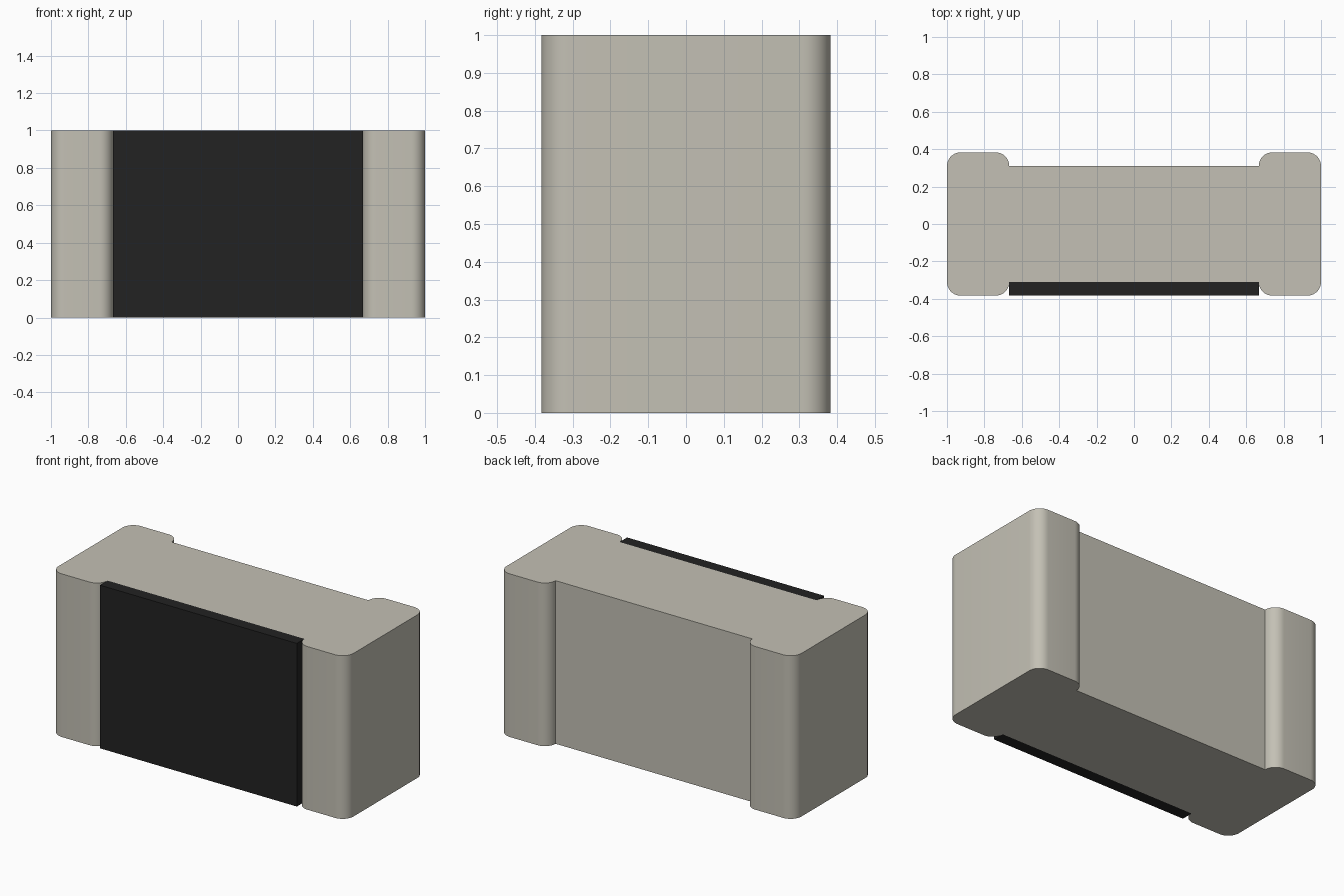
import bpy, bmesh, math

if "Cube" in bpy.data.objects:
    bpy.data.objects.remove(bpy.data.objects["Cube"])

HEIGHT = 1.0
END_X, NECK_X = 1.0, 0.667      # outer end and inner edge of the end caps
CAP_Y, CORE_Y = 0.383, 0.31     # half depth of the caps and of the core
R = CAP_Y - CORE_Y              # corner radius


def material(name, color):
    m = bpy.data.materials.new(name)
    m.diffuse_color = (*color, 1)
    m.use_nodes = True
    m.node_tree.nodes["Principled BSDF"].inputs["Base Color"].default_value = m.diffuse_color
    return m


def extrude_profile(name, points, mat):
    """Extrude a closed xy outline from the ground up to HEIGHT."""
    bm = bmesh.new()
    face = bm.faces.new([bm.verts.new((x, y, 0)) for x, y in points])
    ext = bmesh.ops.extrude_face_region(bm, geom=[face])
    top = [v for v in ext["geom"] if isinstance(v, bmesh.types.BMVert)]
    bmesh.ops.translate(bm, verts=top, vec=(0, 0, HEIGHT))
    bmesh.ops.recalc_face_normals(bm, faces=bm.faces)
    mesh = bpy.data.meshes.new(name)
    bm.to_mesh(mesh)
    bm.free()
    mesh.materials.append(mat)
    obj = bpy.data.objects.new(name, mesh)
    bpy.context.collection.objects.link(obj)
    return obj


def arc(cx, cy, start, end, steps=10):
    angles = [math.radians(start + (end - start) * i / steps) for i in range(steps + 1)]
    return [(cx + R * math.cos(a), cy + R * math.sin(a)) for a in angles]


stone = material("warm light grey", (0.55, 0.53, 0.46))
black = material("matte black", (0.016, 0.016, 0.016))

# Body: core with a rounded cap at each end, one quarter outline mirrored around
quarter = arc(END_X - R, CORE_Y, 0, 90) + arc(NECK_X + R, CORE_Y, 90, 180)
outline = (quarter
           + [(-x, y) for x, y in reversed(quarter)]
           + [(-x, -y) for x, y in quarter]
           + [(x, -y) for x, y in reversed(quarter)])
body = extrude_profile("body", outline, stone)
bpy.context.view_layer.objects.active = body
body.select_set(True)
bpy.ops.object.shade_smooth_by_angle(angle=math.radians(30))

# Dark panel filling the front recess
extrude_profile("front_panel", [(-NECK_X, -CAP_Y), (NECK_X, -CAP_Y),
                                (NECK_X, -CORE_Y), (-NECK_X, -CORE_Y)], black)
